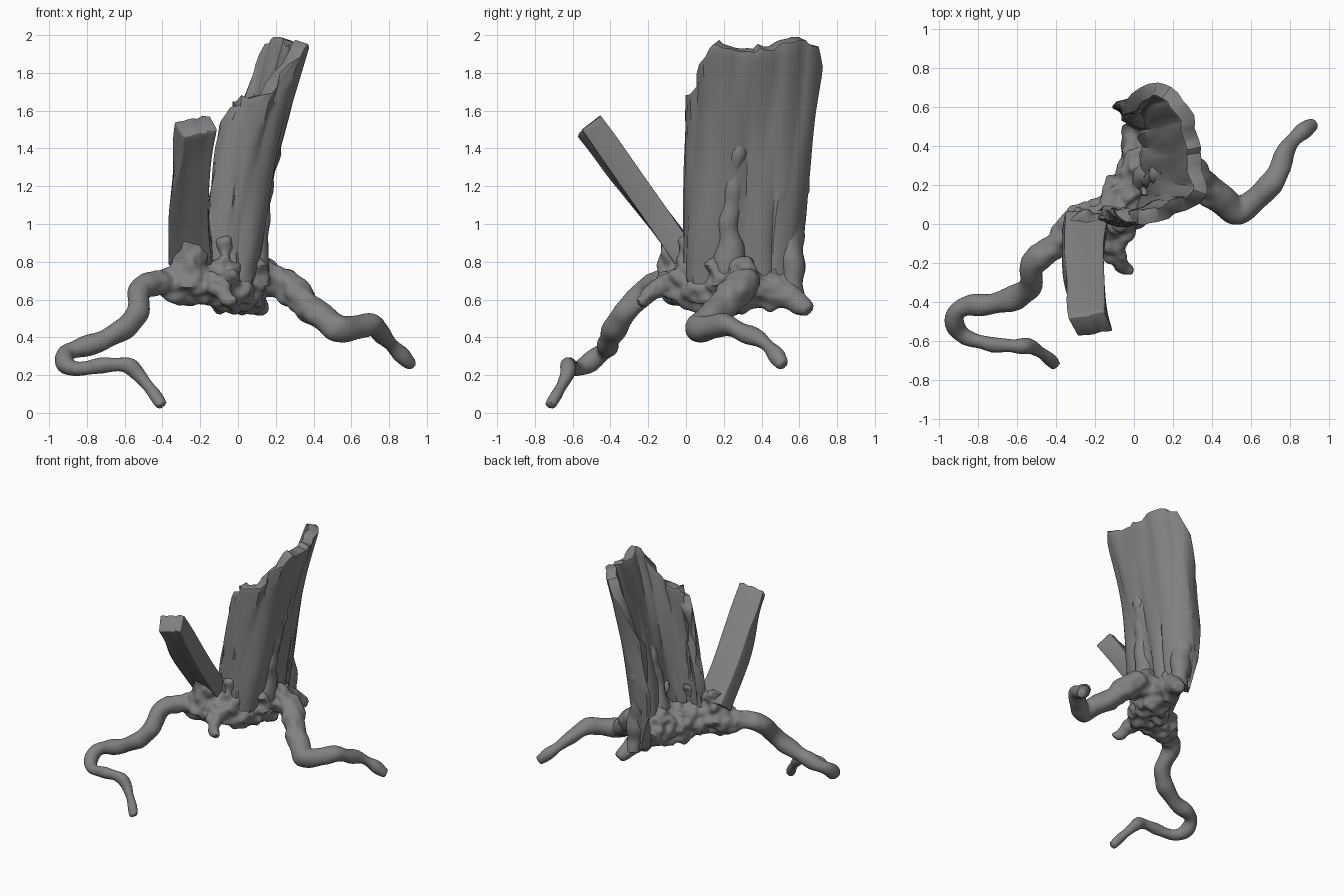
import bpy, bmesh, math
from mathutils import Vector, noise

cube = bpy.data.objects.get("Cube")
if cube:
    bpy.data.objects.remove(cube, do_unlink=True)

wood = bpy.data.materials.new("weathered_grey_wood")
wood.use_nodes = True
GREY = (0.22, 0.22, 0.22, 1)
wood.diffuse_color = GREY
wood.node_tree.nodes["Principled BSDF"].inputs["Base Color"].default_value = GREY


def spline(pts, t):
    """Catmull-Rom point through a few tuples, t in 0..1."""
    f = t * (len(pts) - 1)
    i = min(int(f), len(pts) - 2)
    u = f - i
    a, b, c, d = (Vector(pts[min(max(i + k, 0), len(pts) - 1)]) for k in (-1, 0, 1, 2))
    return 0.5 * (2*b + (c - a)*u + (2*a - 5*b + 4*c - d)*u*u + (3*b - a - 3*c + d)*u**3)


def bridge(bm, rows, closed):
    """Quads between neighbouring rows of vertices."""
    for low, high in zip(rows, rows[1:]):
        count = len(low)
        for k in range(count if closed else count - 1):
            n = (k + 1) % count
            bm.faces.new((low[k], low[n], high[n], high[k]))


def finish(name, bm, rough=0.0):
    """Roughen the skin along its normals and make the object."""
    bmesh.ops.recalc_face_normals(bm, faces=bm.faces)
    bm.normal_update()
    for v, normal in [(v, v.normal.copy()) for v in bm.verts]:
        v.co += normal * rough * noise.noise(v.co * 8)
    mesh = bpy.data.meshes.new(name)
    bm.to_mesh(mesh)
    bm.free()
    mesh.materials.append(wood)
    ob = bpy.data.objects.new(name, mesh)
    bpy.context.collection.objects.link(ob)
    return ob


def limb(name, pts, start, end, bulge=0.0, rough=0.02):
    """Round limb along a path, tapering from start to end radius."""
    bm = bmesh.new()
    steps, sides = 10 * len(pts), 14
    rings, side = [], None
    for i in range(steps + 1):
        t = i / steps
        p = spline(pts, t)
        radius = start + (end - start) * t + bulge * math.sin(math.pi * t)
        along = (spline(pts, min(t + .01, 1)) - spline(pts, max(t - .01, 0))).normalized()
        side = side or along.orthogonal()
        side = (side - along * side.dot(along)).normalized()
        up = along.cross(side)
        angles = [math.tau * k / sides for k in range(sides)]
        rings.append([bm.verts.new(p + radius * (side * math.cos(a) + up * math.sin(a)))
                      for a in angles])
    bridge(bm, rings, True)
    bm.faces.new(rings[0])
    bm.faces.new(rings[-1])
    return finish(name, bm, rough)


def select(objects):
    bpy.ops.object.select_all(action="DESELECT")
    for ob in objects:
        ob.select_set(True)
    bpy.context.view_layer.objects.active = objects[0]


def shade(ob):
    select([ob])
    bpy.ops.object.shade_smooth_by_angle(angle=math.radians(42))


def panel(name, low, high, cols, thick, groove, bow):
    """Thick grooved wall lofted from a low edge to a ragged high edge."""
    bm = bmesh.new()
    rows, grid = 24, []
    for j in range(rows + 1):
        h = j / rows
        row = []
        for i in range(cols + 1):
            p = spline(low, i / cols).lerp(spline(high, i / cols), h)
            p.x -= bow * math.sin(math.pi * h)
            p += Vector((1, -.5, 0)) * groove * noise.noise(Vector((i * .45, h * 2, thick)))
            p.z += h**6 * groove * noise.noise(Vector((i * .9, 3, 1)))
            row.append(bm.verts.new(p))
        grid.append(row)
    bridge(bm, grid, False)
    ob = finish(name, bm)
    mod = ob.modifiers.new("thickness", "SOLIDIFY")
    mod.thickness, mod.offset = thick, 0
    mod = ob.modifiers.new("rounded_rim", "BEVEL")
    mod.width, mod.segments = thick * .25, 2
    mod.limit_method, mod.angle_limit = "ANGLE", math.radians(50)
    shade(ob)


# Hollow trunk shell, open to one side and leaning outwards
shell_foot = [(x, y, .62) for x, y in
              ((-.18, .05), (0, .03), (.05, .27), (.04, .49), (-.04, .56))]
shell_rim = [(-.06, .07, 1.52), (.01, .03, 1.66), (.14, .06, 1.7), (.32, .14, 1.94), (.31, .3, 1.92),
             (.29, .45, 1.94), (.23, .61, 1.98), (.11, .69, 1.85), (-.05, .6, 1.44)]
panel("trunk_shell", shell_foot, shell_rim, 40, .075, .03, .03)

# Leaning slab of split wood
panel("leaning_slab", [(-.36, .02, .82), (-.14, 0, .82)], [(-.31, -.53, 1.5), (-.13, -.5, 1.54)],
      8, .13, .015, .02)

# Raised bark strips on the outside of the shell
shade(limb("side_bark_strip", [(.06, .22, .65), (.1, .23, 1), (.19, .27, 1.42)], .1, .03, rough=.03))
shade(limb("back_bark_strip", [(.05, .57, .6), (.02, .56, 1), (.02, .63, 1.43)], .06, .03, .02, .03))

# Stump body with stubs where the bark rises
stump = limb("stump_and_roots", [(-.43, -.07, .67), (-.12, .02, .68), (.02, .25, .67), (.06, .57, .63)],
             .06, .06, .08, .05)
slab_stub = limb("slab_stub", [(-.25, -.04, .66), (-.25, -.03, .93)], .13, .09)
front_stub = limb("front_stub", [(-.1, -.05, .6), (-.06, .04, .95)], .07, .04)
side_stub = limb("side_stub", [(.09, .18, .66), (.05, .17, .98)], .09, .03)

# Roots
right_root = limb("right_root", [
    (-.34, -.05, .7), (-.5, -.2, .65), (-.55, -.34, .5), (-.7, -.4, .39), (-.9, -.44, .32),
    (-.87, -.57, .24), (-.62, -.63, .26), (-.52, -.63, .2), (-.4, -.72, .035)], .07, .03)
left_root = limb("left_root", [
    (.02, .24, .74), (.22, .3, .69), (.42, .15, .52), (.54, .06, .44),
    (.71, .22, .46), (.81, .42, .36), (.92, .52, .25)], .1, .035)
front_root = limb("front_root", [(-.2, 0, .74), (-.12, -.11, .68), (-.03, -.25, .58)], .09, .035)
back_root = limb("back_root", [(.03, .45, .7), (.08, .55, .62), (.13, .65, .54)], .1, .035)

# Fuse stump, stubs and roots into one skin
select([stump, slab_stub, front_stub, side_stub, right_root, left_root, front_root, back_root])
bpy.ops.object.join()
mod = stump.modifiers.new("fuse", "REMESH")
mod.mode, mod.voxel_size = "VOXEL", .014
stump.modifiers.new("soften", "SMOOTH").iterations = 3
bpy.ops.object.convert(target="MESH")

# Splintered, pitted bark around the stump only
centre = Vector((-.1, .15, .72))
moves = []
for v in stump.data.vertices:
    core = max(0, 1 - (v.co - centre).length / .6)
    moves.append((v, v.normal * .06 * core * noise.noise(v.co * 16)))
for v, move in moves:
    v.co += move
shade(stump)
